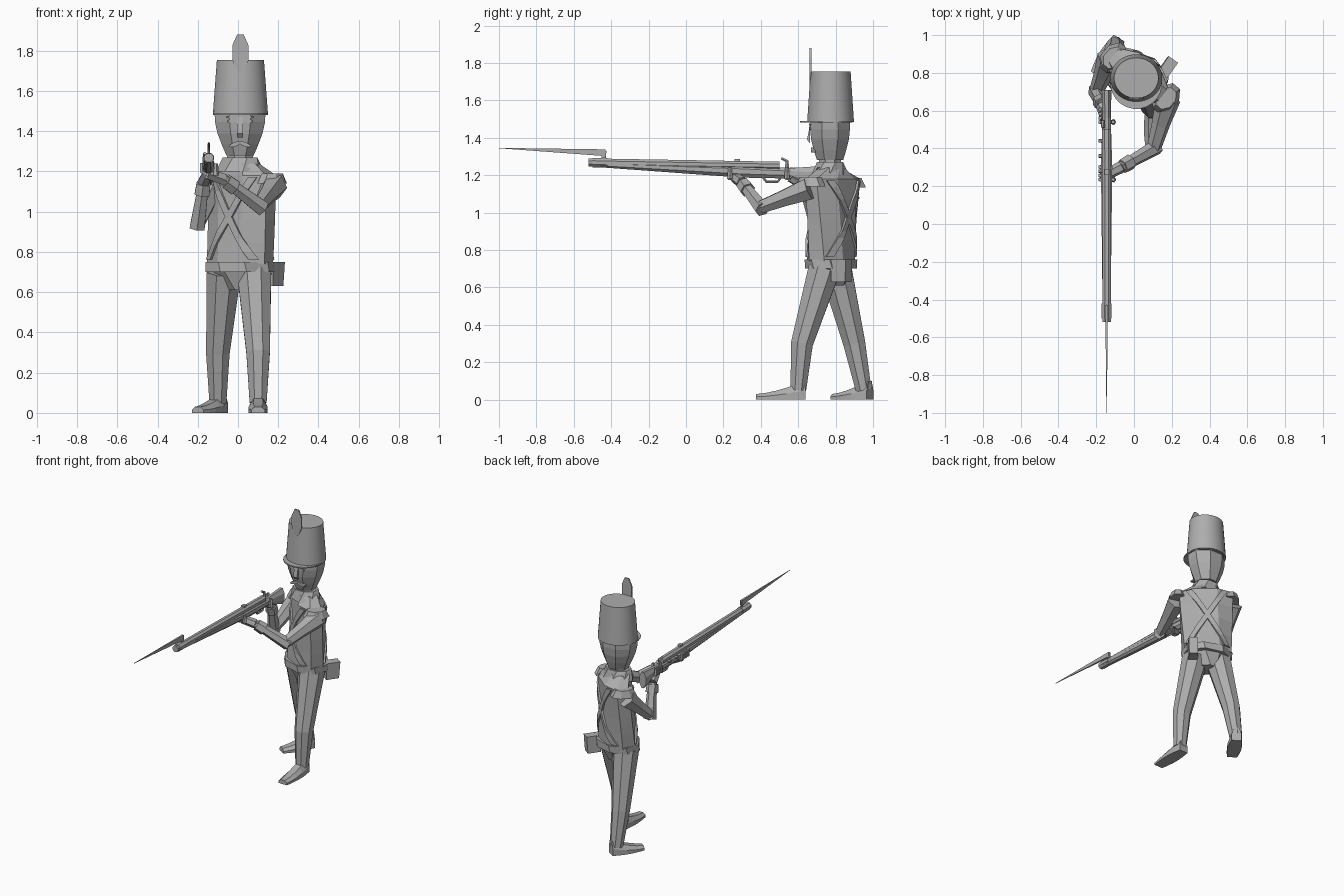
import bpy, bmesh
from math import sin, cos, pi, radians
from mathutils import Vector, Matrix
from mathutils.bvhtree import BVHTree

default_cube = bpy.data.objects.get("Cube")
if default_cube:
    bpy.data.objects.remove(default_cube, do_unlink=True)

shade = 0.42
grey = (shade, shade, shade, 1)
material = bpy.data.materials.new("plain grey")
material.use_nodes = True
material.diffuse_color = grey
material.node_tree.nodes["Principled BSDF"].inputs["Base Color"].default_value = grey

X, Y, Z = Matrix.Identity(3)


def point(x, y, z):
    return Vector((x, y, z))


def make(name, bm):
    """Turn a bmesh into a named object with the shared material."""
    bmesh.ops.recalc_face_normals(bm, faces=bm.faces)
    mesh = bpy.data.meshes.new(name)
    bm.to_mesh(mesh)
    bm.free()
    mesh.materials.append(material)
    part = bpy.data.objects.new(name, mesh)
    bpy.context.collection.objects.link(part)
    return part


def loft(name, rings):
    """Skin a list of equal rings of points and cap both ends."""
    bm = bmesh.new()
    rows = [[bm.verts.new(co) for co in ring] for ring in rings]
    for low, high in zip(rows, rows[1:]):
        for i in range(len(low)):
            bm.faces.new((low[i - 1], low[i], high[i], high[i - 1]))
    bm.faces.new(rows[0])
    bm.faces.new(rows[-1])
    return make(name, bm)


def polygon(centre, u, v, sides):
    """Regular polygon whose flat sides touch the tips of u and v."""
    reach = 1 / cos(pi / sides)
    angles = [2 * pi * (i + .5) / sides for i in range(sides)]
    return [centre + (u * cos(a) + v * sin(a)) * reach for a in angles]


def mix(a, b, f):
    return a + (b - a) * f


def taper(name, start, end, first, last, depth_axis=Y, turn=(0, 0), bulge=0, steps=1, sides=8):
    """Section blended from start to end, optionally twisting about z and bulging."""
    rings = []
    for i in range(steps + 1):
        f = i / steps
        twist = Matrix.Rotation(radians(mix(*turn, f)), 3, 'Z')
        swell = 1 + bulge * sin(pi * f)
        wide, deep = (mix(a, b, f) * swell for a, b in zip(first, last))
        rings.append(polygon(start.lerp(end, f), twist @ X * wide, twist @ depth_axis * deep, sides))
    return loft(name, rings)


def tube(name, joints, first, last, up=Y, sides=6):
    """Limb through its joints with a radius falling from first to last."""
    rings = []
    end = len(joints) - 1
    for i, joint in enumerate(joints):
        along = (joints[min(i + 1, end)] - joints[max(i - 1, 0)]).normalized()
        u = along.cross(up).normalized()
        radius = mix(first, last, (i / end) ** .7)
        rings.append(polygon(joint, u * radius, along.cross(u) * radius, sides))
    return loft(name, rings)


def disc(name, centre, u, v, thickness, sides=8):
    """Thin elliptical plate."""
    return loft(name, [polygon(centre + thickness * s, u, v, sides) for s in (-.5, .5)])


# Striding legs and shoes
def leg(side, hip, knee, ankle, toe):
    tube(f"{side}_leg", [hip, knee, ankle], .085, .042, sides=8)
    heel = ankle * point(1, 1, 0)
    forward = (toe - heel).normalized()
    heel -= forward * .04
    across = forward.cross(Z)
    rings = []
    for i in range(6):
        f = i / 5
        half = across * (.034 + .014 * sin(pi * f))
        height = Z * (.03 + .07 * (1 - f) ** 1.5)
        base = heel.lerp(toe, f)
        rings.append([base - half, base + half, base + half + height * .5,
                      base + half * .5 + height, base - half * .5 + height, base - half + height * .5])
    loft(f"{side}_shoe", rings)


leg("left", point(.08, .74, .7), point(.1, .62, .3), point(.1, .6, .05), point(.1, .375, 0))
leg("right", point(-.07, .8, .7), point(-.1, .9, .3), point(-.1, .95, .05), point(-.2, .79, 0))

# Hips, belt and jacket, twisting toward the shoulders
waist = point(.01, .775, .74)
chest = point(.025, .785, 1.18)
neck = point(.01, .77, 1.24)
taper("hips", waist - Z * .13, waist, (.06, .07), (.155, .115), turn=(0, -20))
taper("belt", waist - Z * .04, waist + Z * .01, (.165, .125), (.165, .125), turn=(-15, -20))
jacket = taper("jacket", waist, chest, (.162, .11), (.182, .095), turn=(-28, -40), steps=4)
taper("shoulders", chest, neck, (.182, .095), (.09, .07), turn=(-40, -20))
taper("pouch", point(.175, .83, .63), point(.18, .83, .75), (.03, .045), (.03, .05), turn=(-35, -35), sides=4)

# Crossed straps laid over the front and back of the jacket
shell = bmesh.new()
shell.from_mesh(jacket.data)
surface = BVHTree.FromBMesh(shell)
shell.free()
facing = Matrix.Rotation(radians(-36), 3, 'Z')
across = facing @ X
for label, outward in (("front", facing @ -Y), ("back", facing @ Y)):
    for side, sign in (("left", 1), ("right", -1)):
        bm = bmesh.new()
        previous = None
        for i in range(13):
            f = i / 12
            middle = waist.lerp(chest, mix(.05, .98, f)) + across * sign * mix(.13, -.12, f)
            pair = []
            for edge in (-.02, .02):
                hit = surface.ray_cast(middle + across * edge + outward, -outward)[0]
                if hit:
                    pair.append(bm.verts.new(hit + outward * .006))
            if len(pair) == 2:
                if previous:
                    bm.faces.new((*previous, *reversed(pair)))
                previous = pair
        strap = make(f"{label}_{side}_strap", bm)
        thickness = strap.modifiers.new("thickness", 'SOLIDIFY')
        thickness.thickness = .012
        thickness.offset = 0

# Collar, neck and head
taper("collar", neck - Z * .04, neck + Z * .03, (.115, .09), (.085, .07), turn=(-20, 0))
chin = neck + Z * .04
crown = neck + Z * .26
taper("neck", neck, chin + Z * .04, (.065, .06), (.065, .06))
taper("head", chin, crown, (.068, .07), (.127, .105), bulge=.15, steps=4)

# Face details
face = point(.01, .663, 1.45)
nose = [face - Z * .08, face - Z * .06 - Y * .016, face + Z * .02]
loft("nose", [[p + X * s for p in nose] for s in (-.015, .015)])
relief = Y * .009
for side, sign in (("left", 1), ("right", -1)):
    eye = face + X * sign * .042
    disc(f"{side}_eye", eye, X * .02, Z * .008, relief)
    disc(f"{side}_brow", eye + Z * .02, X * .025, Z * .005, relief)
    lip = face + X * sign * .025 - Z * .115 + Y * .018
    disc(f"{side}_moustache", lip, X * .03 - Z * sign * .01, Z * .01, Y * .025)

# Tall hat, peak and plume
brim = point(.012, .773, 1.485)
hat = taper("hat", brim, brim + Z * .27, (.137, .125), (.117, .107), sides=32)
hat.select_set(True)
bpy.context.view_layer.objects.active = hat
bpy.ops.object.shade_smooth_by_angle(angle=radians(35))
disc("hat_peak", brim - Y * .023, X * .137, Y * .14, Z * .008, sides=24)
plume = brim + Z * .305 - Y * .107
disc("plume", plume, X * .04, Z * .09, relief)
disc("plume_stem", plume - Z * .06, X * .015, Z * .05, relief)


# Arms, shoulder caps, cuffs and palms
def arm(side, shoulder, elbow, wrist, palm, cap):
    tube(f"{side}_upper_arm", [shoulder, shoulder.lerp(elbow, .5), elbow], .058, .033)
    tube(f"{side}_forearm", [elbow + (elbow - wrist) * .1, wrist], .037, .025)
    tube(f"{side}_cuff", [elbow.lerp(wrist, .7), elbow.lerp(wrist, .95)], .037, .034)
    tube(f"{side}_palm", [wrist, wrist.lerp(palm, .5), palm], .028, .026)
    taper(f"{side}_shoulder_cap", cap - Z * .05, cap, (.06, .085), (.045, .06), turn=(-40, -40))


arm("left", point(.18, .66, 1.13), point(.105, .4, 1.03), point(-.07, .3, 1.16),
    point(-.15, .26, 1.19), point(.17, .665, 1.19))
arm("right", point(-.13, .88, 1.12), point(-.2, .7, .94), point(-.17, .63, 1.15),
    point(-.15, .56, 1.19), point(-.11, .88, 1.185))

# Fingers wrapped around the gun
gun = point(-.145, 0, 1.22)
for side, reach in (("left", .235), ("right", .54)):
    for i in range(4):
        knuckle = gun + Y * (reach + i * .022)
        curl = [knuckle - Z * .035, knuckle - X * .035 - Z * .02, knuckle - X * .035 + Z * .02]
        tube(f"{side}_finger_{i + 1}", curl, .012, .008, sides=5)
    thumb = gun + Y * reach + X * .035
    tube(f"{side}_thumb", [thumb - Z * .04, thumb + Z * .02], .013, .008, sides=5)


# Long gun with lock, guard and bayonet
def gun_part(name, back, front, first, last, rise=0, drop=0, sides=8):
    start, end = gun + Y * front + Z * rise, gun + Y * back + Z * drop
    taper(name, start, end, first, last, depth_axis=Z, sides=sides)


gun_part("barrel", .5, -.52, (.022, .022), (.024, .022), rise=.048, drop=.03)
gun_part("fore_stock", .3, -.47, (.021, .014), (.03, .033), rise=.037)
gun_part("stock_wrist", .56, .3, (.03, .033), (.022, .028), drop=-.01)
gun_part("butt", .71, .56, (.022, .028), (.026, .058), rise=-.01, drop=-.03)
gun_part("rear_sight", .29, .26, (.012, .012), (.012, .012), rise=.055, drop=.055, sides=4)
lock = gun + Y * .54 - X * .02
tube("hammer", [lock, lock + Z * .055, lock + Z * .07 - Y * .03], .012, .007, up=X)
for i in range(3):
    bolt = gun + Y * mix(.28, .44, i / 2) + Z * .015
    tube(f"lock_bolt_{i + 1}", [bolt, bolt - X * .042], .01, .008)
guard = gun + Y * .46 - Z * .055
tube("trigger_guard", [guard - Y * .06 + Z * .04, guard - Y * .03, guard + Y * .03, guard + Y * .06 + Z * .04],
     .008, .006, up=X)
gun_part("bayonet_blade", -.43, -1, (.001, .001), (.007, .018), rise=.125, drop=.1, sides=4)
gun_part("bayonet_socket", -.42, -.5, (.026, .025), (.026, .025), rise=.047, drop=.046)
root = gun - Y * .44
taper("bayonet_arm", root + Z * .05, root + Z * .11, (.006, .012), (.006, .014))
